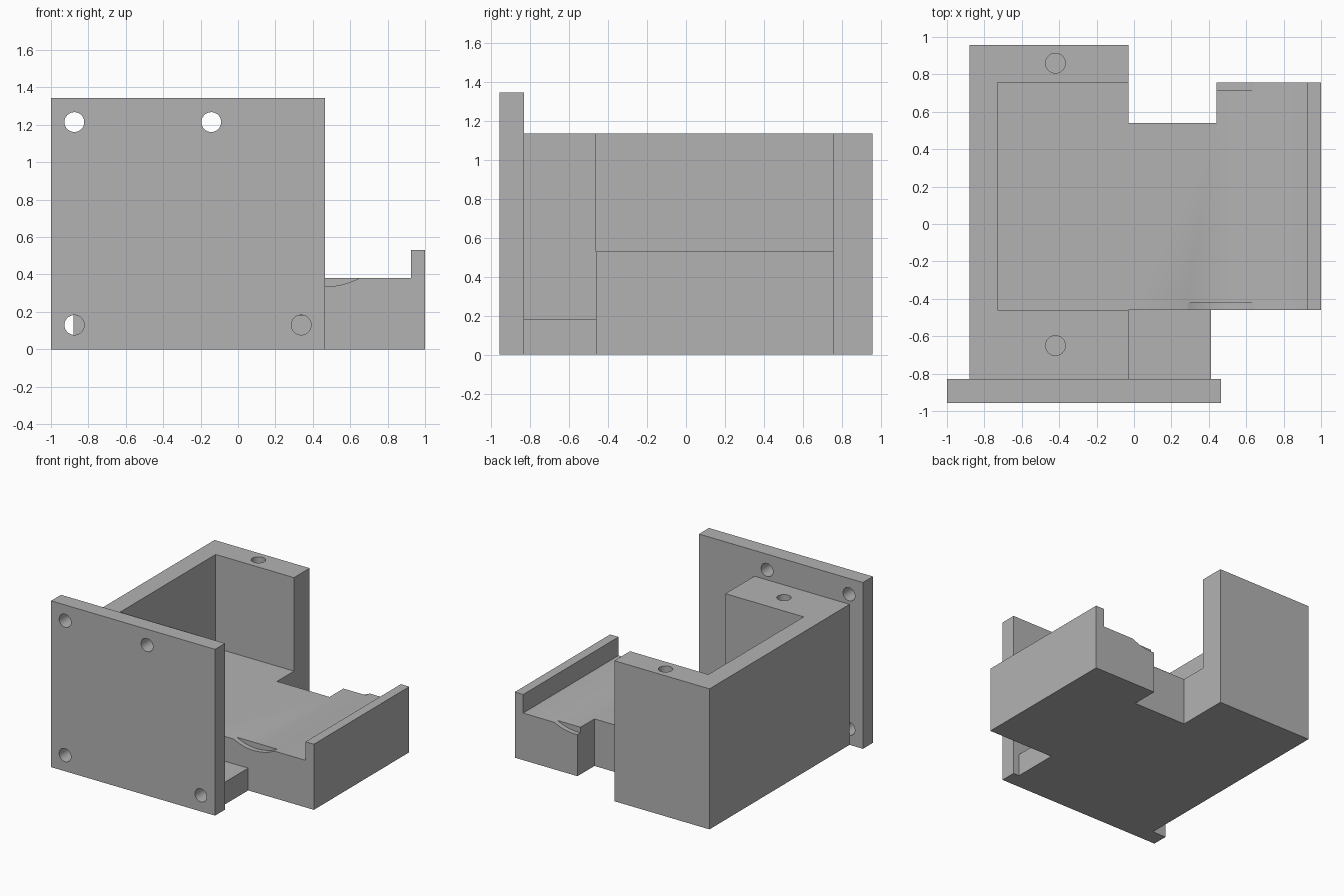
import bpy, bmesh, math
from mathutils import Matrix, Vector

cube = bpy.data.objects.get("Cube")
if cube:
    bpy.data.objects.remove(cube, do_unlink=True)

grey = bpy.data.materials.new("plain grey")
grey.use_nodes = True
grey.diffuse_color = (0.45, 0.45, 0.45, 1)
grey.node_tree.nodes["Principled BSDF"].inputs["Base Color"].default_value = (0.45, 0.45, 0.45, 1)


def add_object(name, bm):
    bmesh.ops.recalc_face_normals(bm, faces=bm.faces[:])
    mesh = bpy.data.meshes.new(name)
    bm.to_mesh(mesh)
    bm.free()
    mesh.materials.append(grey)
    obj = bpy.data.objects.new(name, mesh)
    bpy.context.collection.objects.link(obj)
    return obj


def slab(name, outline, z0, z1):
    """Extrude a flat xy outline from z0 to z1."""
    bm = bmesh.new()
    face = bm.faces.new([bm.verts.new((x, y, z0)) for x, y in outline])
    up = bmesh.ops.extrude_face_region(bm, geom=[face])["geom"]
    verts = [v for v in up if isinstance(v, bmesh.types.BMVert)]
    bmesh.ops.translate(bm, verts=verts, vec=(0, 0, z1 - z0))
    return add_object(name, bm)


def block(name, x0, x1, y0, y1, z0, z1):
    return slab(name, [(x0, y0), (x1, y0), (x1, y1), (x0, y1)], z0, z1)


def rod(name, centre, radius, length, axis, sides=32):
    """Cylinder cutter along the y or z axis."""
    bm = bmesh.new()
    turn = Matrix.Rotation(math.pi / 2, 4, "X") if axis == "y" else Matrix()
    bmesh.ops.create_cone(bm, cap_ends=True, segments=sides, radius1=radius, radius2=radius,
                          depth=length, matrix=Matrix.Translation(Vector(centre)) @ turn)
    return add_object(name, bm)


def combine(target, tool, operation):
    mod = target.modifiers.new(operation.lower(), "BOOLEAN")
    mod.operation = operation
    mod.solver = "EXACT"
    mod.object = tool
    tool.hide_render = True
    bpy.context.view_layer.objects.active = target
    bpy.ops.object.modifier_apply(modifier=mod.name)
    bpy.data.objects.remove(tool, do_unlink=True)


# C-shaped walls
bracket = slab("mounting_bracket", [
    (-0.88, -0.83), (-0.03, -0.83), (-0.03, -0.46), (-0.73, -0.46),
    (-0.73, 0.757), (-0.03, 0.757), (-0.03, 0.957), (-0.88, 0.957)], 0, 1.135)

# Tray floor with rear notch, end lip, front foot, mounting plate
tray = slab("tray", [
    (-0.8, -0.46), (1, -0.46), (1, 0.757), (0.44, 0.757),
    (0.44, 0.54), (-0.03, 0.54), (-0.03, 0.757), (-0.8, 0.757)], 0, 0.38)
combine(bracket, tray, "UNION")
combine(bracket, block("end_lip", 0.925, 1, -0.46, 0.757, 0.2, 0.53), "UNION")
combine(bracket, block("front_foot", -0.1, 0.413, -0.88, -0.4, 0, 0.18), "UNION")

# Mounting plate with four screw holes
plate = block("mounting_plate", -1, 0.465, -0.957, -0.83, 0, 1.343)
for x, z in [(-0.875, 1.215), (-0.143, 1.215), (-0.875, 0.13), (0.338, 0.13)]:
    combine(plate, rod("screw_hole", (x, -0.9, z), 0.053, 0.4, "y"), "DIFFERENCE")
# Trim the foot back to the plate so that the hole stays open
combine(bracket, block("foot_trim", -0.5, 0.6, -1.1, -0.83, -0.1, 0.5), "DIFFERENCE")
combine(bracket, plate, "UNION")

# Blind holes in the wall tops
for y in (-0.65, 0.86):
    combine(bracket, rod("top_hole", (-0.42, y, 1.135), 0.053, 0.8, "z"), "DIFFERENCE")

# Shallow curved reliefs in both tray edges
for y in (-0.46, 0.757):
    combine(bracket, rod("edge_relief", (0.465, y, 0.725), 0.39, 0.08, "y", 96), "DIFFERENCE")

bpy.ops.object.select_all(action="DESELECT")
bracket.select_set(True)
bpy.context.view_layer.objects.active = bracket
bpy.ops.object.shade_smooth_by_angle(angle=math.radians(30))
